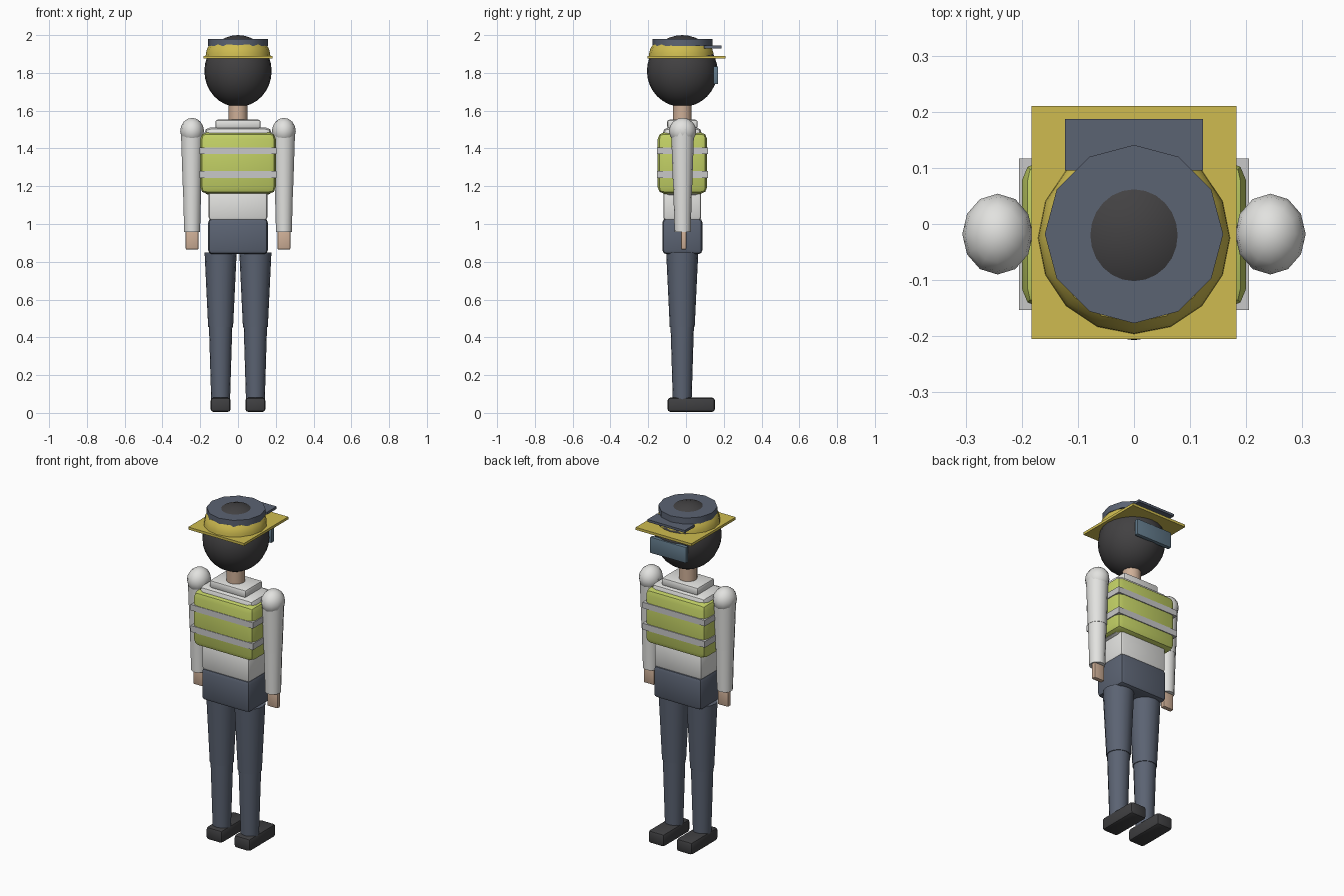
import bpy, bmesh, math
from mathutils import Matrix, Vector

cube = bpy.data.objects.get("Cube")
if cube:
    bpy.data.objects.remove(cube, do_unlink=True)


def material(name, r, g, b):
    m = bpy.data.materials.new(name)
    m.use_nodes = True
    m.diffuse_color = (r, g, b, 1)
    bsdf = next(n for n in m.node_tree.nodes if n.type == 'BSDF_PRINCIPLED')
    bsdf.inputs["Base Color"].default_value = (r, g, b, 1)
    bsdf.inputs["Roughness"].default_value = 0.7
    return m


BLACK = material("hair black", .055, .053, .055)
SHOE = material("shoe black", .05, .05, .053)
NAVY = material("navy cloth", .105, .125, .17)
YELLOW = material("hat yellow", .62, .5, .08)
WHITE = material("shirt white", .76, .76, .74)
GREEN = material("vest lime", .54, .63, .13)
GREY = material("stripe grey", .58, .58, .58)
SKIN = material("skin", .62, .43, .31)
BLUE = material("visor blue", .12, .19, .25)

CY = -.018  # body axis in y


def finish(name, bm, mat, smooth=True):
    bmesh.ops.recalc_face_normals(bm, faces=bm.faces)
    mesh = bpy.data.meshes.new(name)
    bm.to_mesh(mesh)
    bm.free()
    ob = bpy.data.objects.new(name, mesh)
    bpy.context.collection.objects.link(ob)
    mesh.materials.append(mat)
    if smooth:
        bpy.ops.object.select_all(action='DESELECT')
        ob.select_set(True)
        bpy.context.view_layer.objects.active = ob
        bpy.ops.object.shade_smooth_by_angle(angle=math.radians(40))
    return ob


def box(name, mat, x, y, z, bevel=0):
    """Box from (min, max) spans, with optional chamfered edges."""
    bm = bmesh.new()
    bmesh.ops.create_cube(bm, size=1)
    spans = (x, y, z)
    size = [b - a for a, b in spans]
    mid = Vector([(a + b) / 2 for a, b in spans])
    bmesh.ops.scale(bm, vec=size, verts=bm.verts)
    bmesh.ops.translate(bm, vec=mid, verts=bm.verts)
    if bevel:
        bmesh.ops.bevel(bm, geom=bm.edges[:], offset=bevel, segments=2,
                        profile=.5, affect='EDGES')
    return finish(name, bm, mat)


def ball(name, mat, centre, radii, segments, rings):
    bm = bmesh.new()
    bmesh.ops.create_uvsphere(bm, u_segments=segments, v_segments=rings, radius=1)
    bmesh.ops.transform(bm, verts=bm.verts,
                        matrix=Matrix.Translation(centre) @ Matrix.Diagonal((*radii, 1)))
    return finish(name, bm, mat)


def lathe(name, mat, x, y, profile, sides):
    """Closed round solid from (radius, z) pairs."""
    bm = bmesh.new()
    rings = []
    for r, z in profile:
        rings.append([bm.verts.new((x + r * math.sin(i * math.tau / sides),
                                    y + r * math.cos(i * math.tau / sides), z))
                      for i in range(sides)])
    for low, high in zip(rings, rings[1:]):
        for i in range(sides):
            j = (i + 1) % sides
            bm.faces.new((low[i], low[j], high[j], high[i]))
    bm.faces.new(rings[0])
    bm.faces.new(rings[-1])
    return finish(name, bm, mat)


# Head and neck
ball("head", BLACK, (0, CY - .002, 1.81), (.178, .187, .19), 24, 16)
lathe("neck", SKIN, 0, CY - .002, [(.05, 1.53), (.05, 1.66)], 16)
box("face_visor", BLUE, (-.118, .118), (.145, .17), (1.74, 1.835), .004)

# Hat: square brim, crown, band cap and small peak
box("hat_brim", YELLOW, (-.183, .183), (-.205, .21), (1.875, 1.89))
lathe("hat_crown", YELLOW, 0, CY - .007,
      [(.172, 1.875), (.17, 1.905), (.163, 1.93), (.15, 1.949), (.08, 1.962)], 16)
lathe("hat_cap", NAVY, 0, CY, [(.159, 1.942), (.159, 1.98)], 12)
box("hat_peak", NAVY, (-.123, .123), (.095, .187), (1.93, 1.944))

# Torso and clothing
box("collar", WHITE, (-.12, .12), (-.1, .062), (1.505, 1.552), .012)
box("chest", WHITE, (-.18, .18), (-.125, .085), (1.15, 1.512), .035)
box("abdomen", WHITE, (-.155, .155), (-.12, .08), (1.02, 1.18), .015)
box("hips", NAVY, (-.158, .158), (-.125, .087), (.84, 1.03), .022)
box("vest", GREEN, (-.2, .2), (-.15, .112), (1.16, 1.485), .035)
for name, low, high in (("vest_stripe_upper", 1.37, 1.405),
                        ("vest_stripe_lower", 1.243, 1.28)):
    box(name, GREY, (-.205, .205), (-.153, .117), (low, high))

# Limbs, mirrored left and right
for side, s in (("left", 1), ("right", -1)):
    arm, leg = s * .243, s * .092
    ball(side + "_shoulder", WHITE, (arm, CY, 1.492), (.063, .072, .07), 12, 8)
    lathe(side + "_upper_arm", WHITE, arm, CY, [(.051, 1.205), (.061, 1.5)], 14)
    lathe(side + "_forearm", WHITE, arm, CY, [(.043, .957), (.05, 1.215)], 14)
    box(side + "_hand", SKIN, (arm - .034, arm + .034), (-.026, .002), (.865, .975), .006)
    lathe(side + "_thigh", NAVY, leg, CY - .002, [(.066, .455), (.085, .85)], 16)
    lathe(side + "_shin", NAVY, leg, CY - .002, [(.05, .07), (.062, .465)], 16)
    box(side + "_shoe", SHOE, (leg - .053, leg + .053), (-.098, .153), (.005, .081), .016)
